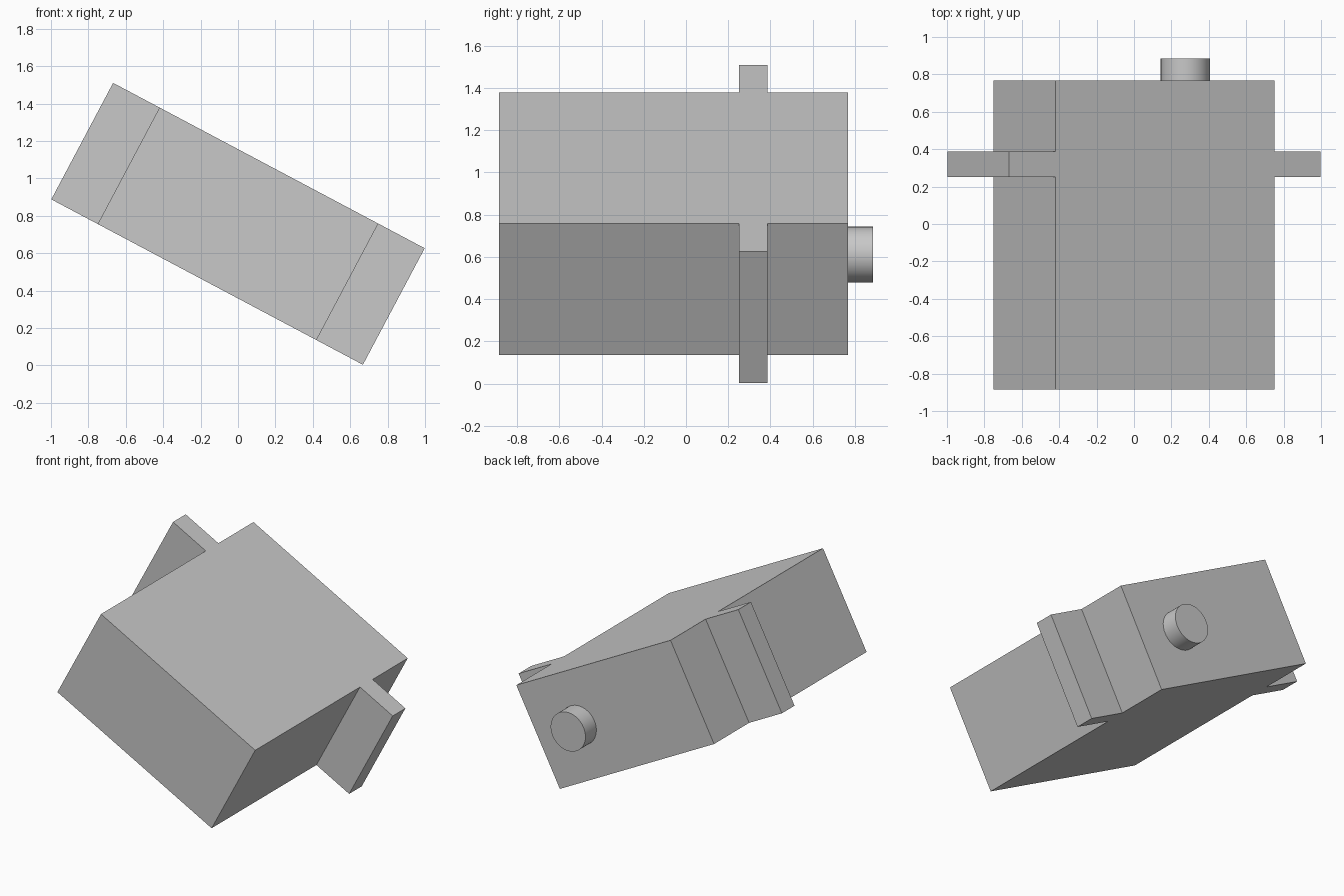
import bpy
import bmesh
import math
from mathutils import Matrix, Vector

cube = bpy.data.objects.get("Cube")
if cube:
    bpy.data.objects.remove(cube, do_unlink=True)

# Single plain grey plastic
grey = bpy.data.materials.new("light_grey")
grey.use_nodes = True
colour = (0.58, 0.58, 0.58, 1)
grey.diffuse_color = colour
grey.node_tree.nodes["Principled BSDF"].inputs["Base Color"].default_value = colour

# The whole motor is tilted about the y axis
TILT = Matrix.Translation((0, 0, 0.757)) @ Matrix.Rotation(math.radians(27.95), 4, "Y")
HALF_LENGTH, HALF_FLANGE, HEIGHT = 0.662, 0.943, 0.705
FRONT, BACK, SHAFT_END = -0.885, 0.767, 0.885
FLANGE_FRONT, FLANGE_BACK = 0.25, 0.387


def finish(name, bm):
    bmesh.ops.recalc_face_normals(bm, faces=bm.faces)
    mesh = bpy.data.meshes.new(name)
    bm.to_mesh(mesh)
    bm.free()
    mesh.materials.append(grey)
    obj = bpy.data.objects.new(name, mesh)
    bpy.context.collection.objects.link(obj)
    obj.matrix_world = TILT
    return obj


# Motor case with mounting tabs: half outline mirrored, then extruded upwards
half = [(HALF_LENGTH, FRONT), (HALF_LENGTH, FLANGE_FRONT), (HALF_FLANGE, FLANGE_FRONT),
        (HALF_FLANGE, FLANGE_BACK), (HALF_LENGTH, FLANGE_BACK), (HALF_LENGTH, BACK)]
outline = half + [(-x, y) for x, y in reversed(half)]
bm = bmesh.new()
base = bm.faces.new([bm.verts.new((x, y, -HEIGHT / 2)) for x, y in outline])
extruded = bmesh.ops.extrude_face_region(bm, geom=[base])["geom"]
bmesh.ops.translate(bm, vec=Vector((0, 0, HEIGHT)),
                    verts=[g for g in extruded if isinstance(g, bmesh.types.BMVert)])
finish("motor_case", bm)

# Round output shaft on the back
bm = bmesh.new()
place = (Matrix.Translation((0.311, (BACK + SHAFT_END) / 2, 0))
         @ Matrix.Rotation(math.pi / 2, 4, "X"))
bmesh.ops.create_cone(bm, cap_ends=True, segments=48, radius1=0.132, radius2=0.132,
                      depth=SHAFT_END - BACK, matrix=place)
shaft = finish("output_shaft", bm)
bpy.ops.object.select_all(action="DESELECT")
shaft.select_set(True)
bpy.context.view_layer.objects.active = shaft
bpy.ops.object.shade_smooth_by_angle(angle=math.radians(30))
